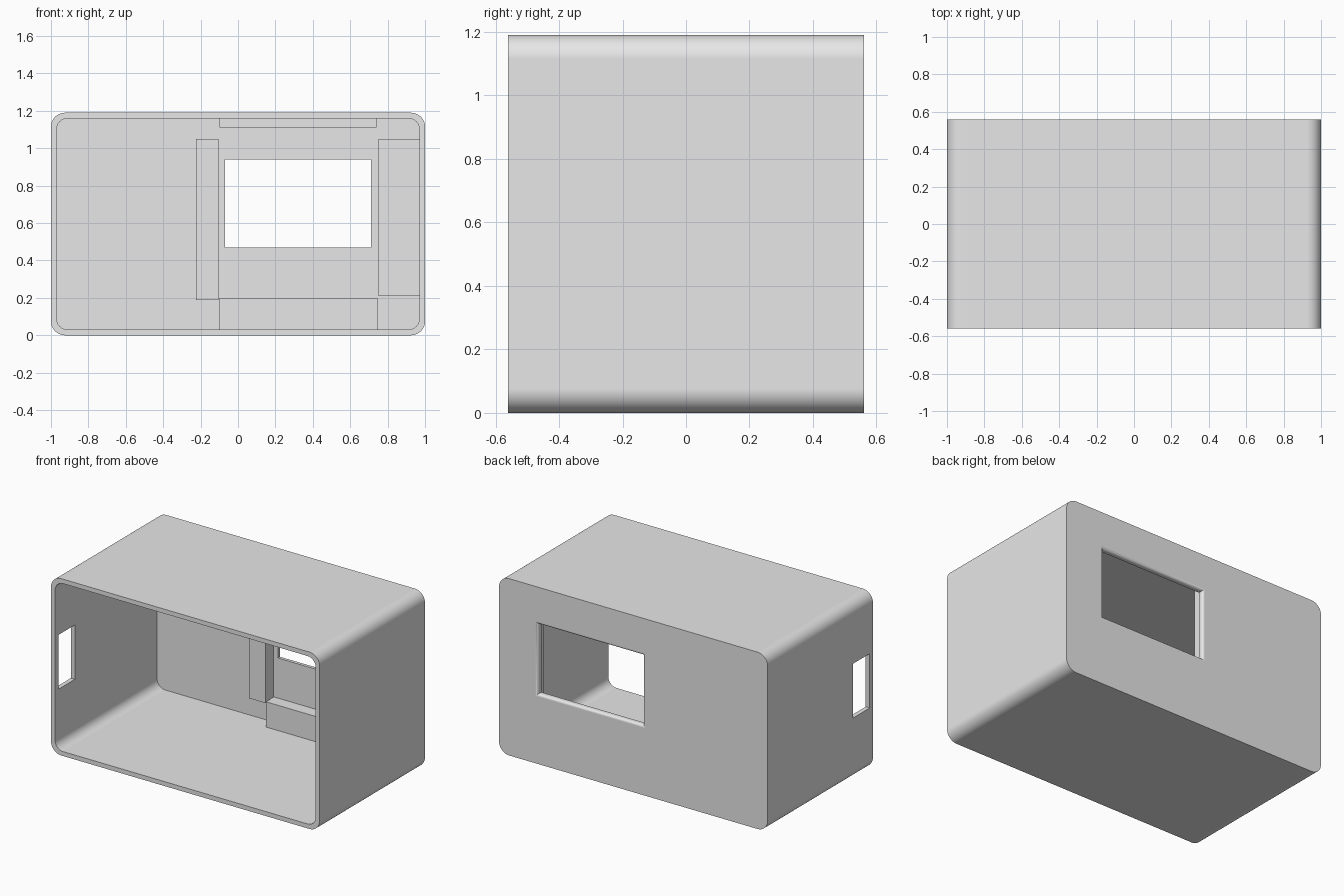
import bpy
import bmesh
from math import sin, cos, pi

if "Cube" in bpy.data.objects:
    bpy.data.objects.remove(bpy.data.objects["Cube"], do_unlink=True)

HALF_DEPTH = 0.56
HEIGHT = 1.19
WALL = 0.03
BACK_INNER = 0.525   # inside face of the back wall
FRAME_FRONT = 0.44   # front face of the window frame blocks

grey = bpy.data.materials.new("plain_grey")
grey.use_nodes = True
colour = (0.8, 0.8, 0.8, 1)
grey.diffuse_color = colour
grey.node_tree.nodes["Principled BSDF"].inputs["Base Color"].default_value = colour


def loft(name, loops):
    """Closed solid through a list of matching point loops."""
    bm = bmesh.new()
    rings = [[bm.verts.new(p) for p in loop] for loop in loops]
    for a, b in zip(rings, rings[1:]):
        for i in range(len(a)):
            j = (i + 1) % len(a)
            bm.faces.new((a[i], a[j], b[j], b[i]))
    bm.faces.new(rings[0])
    bm.faces.new(rings[-1])
    bmesh.ops.recalc_face_normals(bm, faces=bm.faces)
    mesh = bpy.data.meshes.new(name)
    bm.to_mesh(mesh)
    bm.free()
    mesh.materials.append(grey)
    obj = bpy.data.objects.new(name, mesh)
    bpy.context.collection.objects.link(obj)
    return obj


def rectangle(x0, x1, z0, z1, y, grow=0):
    x0, x1, z0, z1 = x0 - grow, x1 + grow, z0 - grow, z1 + grow
    return [(x0, y, z0), (x1, y, z0), (x1, y, z1), (x0, y, z1)]


def rounded(inset, radius, y, steps=10):
    """Rounded outline of the housing, moved inward by inset."""
    cx, cz = 1 - inset - radius, HEIGHT / 2 - inset - radius
    points = []
    for k, (sx, sz) in enumerate([(1, 1), (-1, 1), (-1, -1), (1, -1)]):
        for i in range(steps + 1):
            a = (k + i / steps) * pi / 2
            points.append((sx * cx + radius * cos(a), y,
                           HEIGHT / 2 + sz * cz + radius * sin(a)))
    return points


def box(name, x0, x1, y0, y1, z0, z1):
    return loft(name, [rectangle(x0, x1, z0, z1, y) for y in (y0, y1)])


# Housing, open at the front
housing = loft("housing", [rounded(0, 0.075, y) for y in (-HALF_DEPTH, HALF_DEPTH)])
cavity = loft("cavity_cutter", [rounded(WALL, 0.06, y) for y in (-0.7, BACK_INNER)])

# Back window, with a rounded outer edge
opening = (-0.07, 0.71, 0.47, 0.94)
R = 0.018
loops = [rectangle(*opening, 0.48)]
for i in range(9):
    a = i / 8 * pi / 2
    loops.append(rectangle(*opening, HALF_DEPTH - R + R * sin(a), R * (1 - cos(a))))
loops.append(rectangle(*opening, 0.65, R))
window = loft("window_cutter", loops)

# Narrow slot in the right wall, close to the front
slot = box("slot_cutter", -1.1, -0.9, -0.525, -0.35, 0.42, 0.785)

bpy.context.view_layer.objects.active = housing
for cutter in (cavity, window, slot):
    mod = housing.modifiers.new(cutter.name, 'BOOLEAN')
    mod.operation = 'DIFFERENCE'
    mod.solver = 'EXACT'
    mod.object = cutter
    bpy.ops.object.modifier_apply(modifier=mod.name)
    bpy.data.objects.remove(cutter, do_unlink=True)

# Smooth the round corners, keep the flat walls flat
bpy.ops.object.select_all(action='DESELECT')
housing.select_set(True)
bpy.ops.object.shade_smooth_by_angle(angle=pi / 6)
normals = housing.modifiers.new("flat_walls", 'WEIGHTED_NORMAL')
normals.keep_sharp = True

# Blocks around the window on the inside of the back wall
blocks = {
    "window_right_post": (-0.225, -0.105, 0.19, 1.05),
    "window_left_post": (0.75, 0.975, 0.21, 1.05),
    "window_top_rail": (-0.1, 0.74, 1.11, 1.165),
    "window_sill": (-0.1, 0.745, 0.025, 0.2),
}
for name, (x0, x1, z0, z1) in blocks.items():
    box(name, x0, x1, FRAME_FRONT, BACK_INNER + 0.005, z0, z1)
